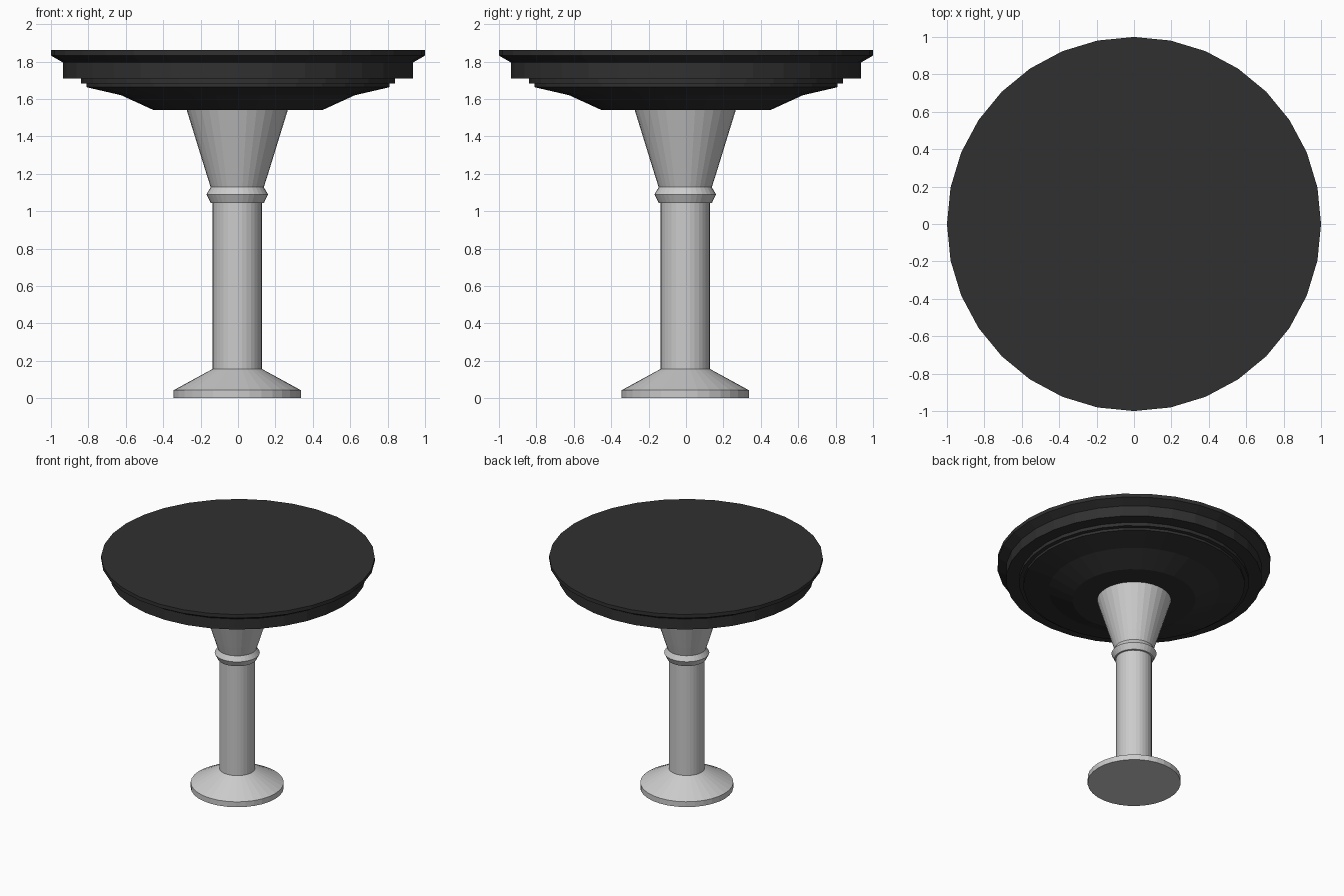
import bpy, bmesh
from math import cos, sin, tau

if "Cube" in bpy.data.objects:
    bpy.data.objects.remove(bpy.data.objects["Cube"])


def lathe(name, profile, sides=32, centre=(0, 0), material=None):
    """Revolve a (radius, z) profile, listed bottom to top, and cap both ends."""
    bm = bmesh.new()
    rings = [[bm.verts.new((r * cos(tau * i / sides), r * sin(tau * i / sides), z))
              for i in range(sides)] for r, z in profile]
    for low, high in zip(rings, rings[1:]):
        for i in range(sides):
            j = (i + 1) % sides
            bm.faces.new((low[i], low[j], high[j], high[i]))
    bm.faces.new(rings[0][::-1])
    bm.faces.new(rings[-1])
    mesh = bpy.data.meshes.new(name)
    bm.to_mesh(mesh)
    bm.free()
    obj = bpy.data.objects.new(name, mesh)
    obj.location = (*centre, 0)
    bpy.context.collection.objects.link(obj)
    if material:
        mesh.materials.append(material)
    return obj


black = bpy.data.materials.new("black")
black.diffuse_color = (0.03, 0.03, 0.03, 1)
black.use_nodes = True
black.node_tree.nodes["Principled BSDF"].inputs["Base Color"].default_value = black.diffuse_color

# Stepped round top
lathe("table_top", [(0.45, 1.54), (0.625, 1.62), (0.81, 1.663), (0.81, 1.683),
                    (0.84, 1.683), (0.84, 1.71), (0.936, 1.71), (0.936, 1.795),
                    (1.0, 1.832), (1.0, 1.861)], material=black)

# Pedestal: flared foot, round column, collar and conical capital
lathe("pedestal", [(0.34, 0), (0.34, 0.043), (0.131, 0.157), (0.131, 1.043),
                   (0.143, 1.045), (0.165, 1.09), (0.142, 1.128),
                   (0.165, 1.2), (0.27, 1.54)], centre=(-0.004, -0.004))
